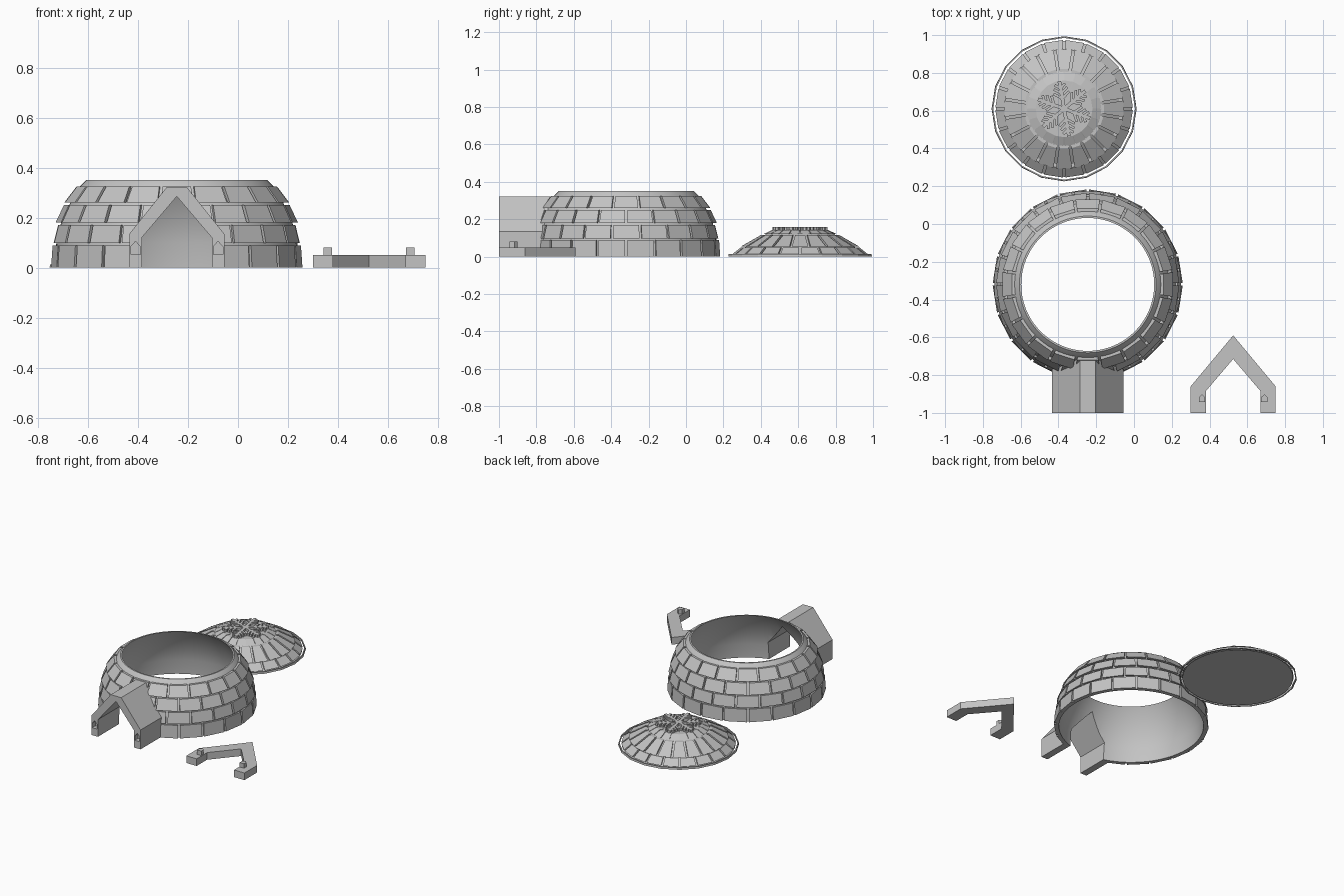
import bpy, bmesh, math
from math import sin, cos, pi

if "Cube" in bpy.data.objects:
    bpy.data.objects.remove(bpy.data.objects["Cube"])

SNOW = bpy.data.materials.new("snow_grey")
SNOW.diffuse_color = (0.55, 0.55, 0.55, 1)
SNOW.use_nodes = True
SNOW.node_tree.nodes["Principled BSDF"].inputs["Base Color"].default_value = SNOW.diffuse_color

BODY = (-0.245, -0.32)   # centre of the round wall
LID = (-0.37, 0.61)      # centre of the lid
BRICKS = 20


def finish(name, bm, smooth=False):
    bmesh.ops.remove_doubles(bm, verts=bm.verts, dist=1e-5)
    bmesh.ops.recalc_face_normals(bm, faces=bm.faces)
    me = bpy.data.meshes.new(name)
    bm.to_mesh(me)
    bm.free()
    me.materials.append(SNOW)
    ob = bpy.data.objects.new(name, me)
    bpy.context.collection.objects.link(ob)
    if smooth:
        select(ob)
        bpy.ops.object.shade_smooth_by_angle(angle=math.radians(25))
    return ob


def select(ob):
    bpy.ops.object.select_all(action='DESELECT')
    ob.select_set(True)
    bpy.context.view_layer.objects.active = ob


def lathe(name, profile, centre, segs, smooth=True, turn=0.0):
    """Spin a closed (radius, height) loop around a vertical axis."""
    bm = bmesh.new()
    rings = []
    for i in range(segs):
        a = 2 * pi * i / segs + turn
        rings.append([bm.verts.new((centre[0] + r * cos(a), centre[1] + r * sin(a), z))
                      for r, z in profile])
    n = len(profile)
    for i in range(segs):
        p, q = rings[i], rings[(i + 1) % segs]
        for j in range(n):
            k = (j + 1) % n
            if profile[j][0] == 0 and profile[k][0] == 0:
                continue
            bm.faces.new((p[j], q[j], q[k], p[k]))
    return finish(name, bm, smooth)


def add_prism(bm, pts, axis, a, b):
    """Extrude a 2D outline along y (points are x, z) or z (points are x, y)."""
    def place(p, t):
        return (p[0], t, p[1]) if axis == 'y' else (p[0], p[1], t)
    lo = [bm.verts.new(place(p, a)) for p in pts]
    hi = [bm.verts.new(place(p, b)) for p in pts]
    bm.faces.new(lo)
    bm.faces.new(hi[::-1])
    for i in range(len(pts)):
        j = (i + 1) % len(pts)
        bm.faces.new((lo[i], hi[i], hi[j], lo[j]))


def prism(name, pts, axis, a, b):
    bm = bmesh.new()
    add_prism(bm, pts, axis, a, b)
    return finish(name, bm)


def brick_row(name, centre, lower, upper, depth, offset, gap=0.013):
    """A ring of separate flat-faced bricks; lower and upper are (radius, height)."""
    bm = bmesh.new()
    step = 2 * pi / BRICKS
    for i in range(BRICKS):
        a0 = (i + offset) * step
        quads = []
        for side, a in ((1, a0), (-1, a0 + step)):
            ring = []
            for r, z in (lower, upper, (upper[0] - depth, upper[1]), (lower[0] - depth, lower[1])):
                t = a + side * gap / 2 / r
                ring.append(bm.verts.new((centre[0] + r * cos(t), centre[1] + r * sin(t), z)))
            quads.append(ring)
        p, q = quads
        bm.faces.new(p)
        bm.faces.new(q[::-1])
        for j in range(4):
            k = (j + 1) % 4
            bm.faces.new((p[j], q[j], q[k], p[k]))
    return finish(name, bm)


def cut(ob, cutter):
    m = ob.modifiers.new("cut", 'BOOLEAN')
    m.operation, m.solver, m.object = 'DIFFERENCE', 'EXACT', cutter
    select(ob)
    bpy.ops.object.modifier_apply(modifier=m.name)


# Round wall and its four brick courses
inner = [(0.352, 0.35), (0.37, 0.325), (0.408, 0.26), (0.443, 0.18), (0.463, 0.1), (0.47, 0)]
outer = [(0.488, 0), (0.482, 0.1), (0.463, 0.18), (0.426, 0.26), (0.387, 0.325), (0.362, 0.35)]
wall_parts = [lathe("round_wall", outer + inner, BODY, 80)]
courses = [((0.503, 0), (0.497, 0.088)), ((0.498, 0.098), (0.48, 0.17)),
           ((0.485, 0.18), (0.452, 0.25)), ((0.455, 0.26), (0.405, 0.325))]
for i, (lo, hi) in enumerate(courses):
    wall_parts.append(brick_row(f"wall_bricks_{i + 1}", BODY, lo, hi, 0.02, 0.5 * (i % 2)))

# Entrance tunnel with a pointed passage
cx = BODY[0]
tunnel = prism("entrance_tunnel",
               [(cx - 0.19, 0), (cx + 0.19, 0), (cx + 0.19, 0.135), (cx + 0.04, 0.322),
                (cx - 0.04, 0.322), (cx - 0.19, 0.135)], 'y', -1.0, -0.6)
passage = prism("passage_cutter",
                [(cx - 0.14, -0.05), (cx + 0.14, -0.05), (cx + 0.14, 0.12),
                 (cx, 0.285), (cx - 0.14, 0.12)], 'y', -1.05, -0.55)
room = lathe("room_cutter", [(0, -0.05), (0.474, -0.05)] +
             [(r + 0.004, z) for r, z in inner[::-1]] + [(0, 0.35)], BODY, 80, False)


def peg_outline(x, base, w, h):
    """Small house-shaped outline."""
    return [(x - w, base), (x + w, base), (x + w, base + h * 0.6),
            (x, base + h), (x - w, base + h * 0.6)]


bm = bmesh.new()
for s in (-1, 1):
    add_prism(bm, peg_outline(cx + s * 0.165, 0.052, 0.019, 0.053), 'y', -1.02, -0.965)
sockets = finish("socket_cutter", bm)

for ob in wall_parts:
    cut(ob, passage)
for c in (room, passage, sockets):
    cut(tunnel, c)
for c in (room, passage, sockets):
    bpy.data.objects.remove(c, do_unlink=True)

# Loose doorway arch lying flat, with two pegs
ax, ay = 0.525, -1.0
right = [(0.145, 0), (0.225, 0), (0.225, 0.14)]
left = [(-x, y) for x, y in right]
arch = right + [(0, 0.41)] + left[::-1] + [(-0.145, 0.115), (0, 0.285), (0.145, 0.115)]
prism("door_arch", [(ax + x, ay + y) for x, y in arch], 'z', 0, 0.05)
bm = bmesh.new()
for s in (-1, 1):
    add_prism(bm, peg_outline(ax + s * 0.165, ay + 0.057, 0.017, 0.042), 'z', 0.045, 0.081)
finish("arch_pegs", bm)

# Lid dome with brick courses and a thin loose rim
lathe("lid_dome", [(0, 0), (0.36, 0), (0.345, 0.012), (0.303, 0.045), (0.2, 0.11),
                   (0.15, 0.138), (0, 0.143)], LID, 80)
lid_courses = [((0.364, 0.012), (0.316, 0.05)), ((0.318, 0.055), (0.212, 0.115)),
               ((0.197, 0.12), (0.15, 0.142))]
for i, (lo, hi) in enumerate(lid_courses):
    brick_row(f"lid_bricks_{i + 1}", LID, lo, hi, 0.04, 0.5 * (i % 2), (0.013, 0.013, 0.004)[i])
lathe("lid_rim", [(0.376, 0), (0.384, 0), (0.382, 0.013), (0.375, 0.013)], LID, BRICKS, False)

# Raised snowflake on the lid
bm = bmesh.new()


def bar(start, angle, length, width):
    dx, dy = cos(angle), sin(angle)
    nx, ny = -dy * width / 2, dx * width / 2
    ex, ey = start[0] + dx * length, start[1] + dy * length
    add_prism(bm, [(start[0] + nx, start[1] + ny), (start[0] - nx, start[1] - ny),
                   (ex - nx, ey - ny), (ex + nx, ey + ny)], 'z', 0.125, 0.158)


for i in range(6):
    a = math.radians(40 + 60 * i)
    bar(LID, a, 0.147, 0.019)
    for r, length in ((0.055, 0.052), (0.083, 0.045), (0.11, 0.035)):
        p = (LID[0] + r * cos(a), LID[1] + r * sin(a))
        for s in (-1, 1):
            bar(p, a + s * pi / 3.4, length, 0.014)
finish("snowflake", bm)
